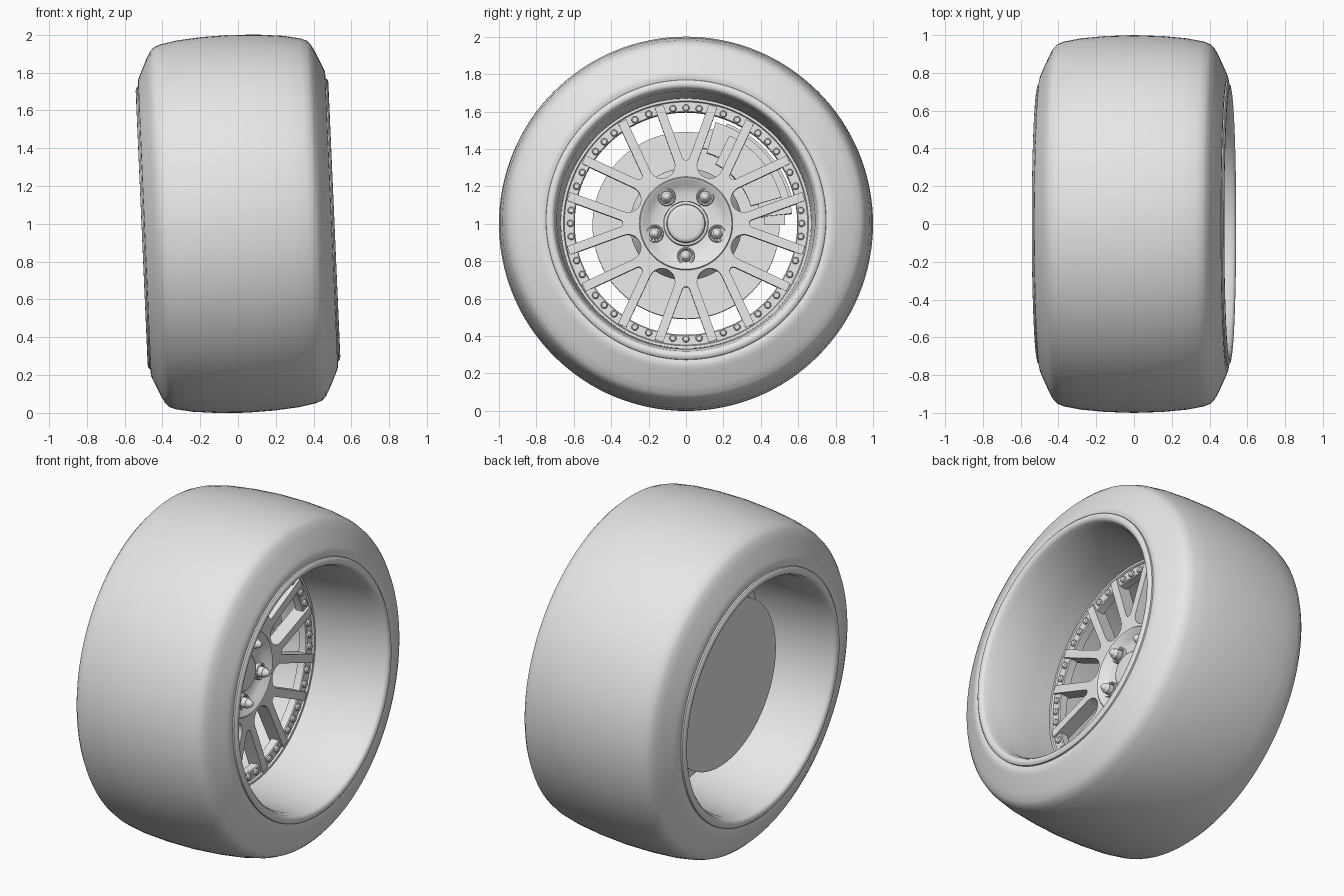
import bpy, bmesh
from math import sin, cos, radians, pi
from mathutils import Matrix, Vector

if "Cube" in bpy.data.objects:
    bpy.data.objects.remove(bpy.data.objects["Cube"])

grey = bpy.data.materials.new("plain_grey")
grey.use_nodes = True
COLOUR = (0.8, 0.8, 0.8, 1)
grey.diffuse_color = COLOUR
grey.node_tree.nodes["Principled BSDF"].inputs["Base Color"].default_value = COLOUR

# Axle runs along x; the whole wheel leans inwards at the top
LEAN = Matrix.Translation((0, 0, 1)) @ Matrix.Rotation(radians(-2.5), 4, 'Y')


def polar(r, deg):
    return r * cos(radians(deg)), r * sin(radians(deg))


def finish(name, bm):
    bmesh.ops.recalc_face_normals(bm, faces=bm.faces)
    bm.transform(LEAN)
    mesh = bpy.data.meshes.new(name)
    bm.to_mesh(mesh)
    bm.free()
    mesh.materials.append(grey)
    obj = bpy.data.objects.new(name, mesh)
    bpy.context.collection.objects.link(obj)
    bpy.ops.object.select_all(action='DESELECT')
    obj.select_set(True)
    bpy.context.view_layer.objects.active = obj
    bpy.ops.object.shade_smooth_by_angle(angle=radians(35))


def lathe(name, profile, segs, places=((0, 0),), closed=True):
    """Turn an (x, radius) profile about the axle, once per (y, z) place."""
    bm = bmesh.new()
    for y, z in places:
        rings = []
        for i in range(segs):
            c, s = polar(1, 360 * i / segs)
            rings.append([bm.verts.new((x, y + r * c, z + r * s)) for x, r in profile])
        for i in range(segs):
            a, b = rings[i], rings[(i + 1) % segs]
            for j in range(len(profile) if closed else len(profile) - 1):
                k = (j + 1) % len(profile)
                bm.faces.new((a[j], a[k], b[k], b[j]))
    bmesh.ops.remove_doubles(bm, verts=bm.verts, dist=0.0002)
    finish(name, bm)


def prism(name, loops, x0, x1):
    """Extrude (y, z) outlines, later ones being holes, from x0 to x1."""
    bm = bmesh.new()
    edges = []
    for loop in loops:
        vs = [bm.verts.new((x0, y, z)) for y, z in loop]
        edges += [bm.edges.new((vs[i - 1], vs[i])) for i in range(len(vs))]
    bmesh.ops.triangle_fill(bm, edges=edges, use_beauty=True)
    out = bmesh.ops.extrude_face_region(bm, geom=bm.faces[:])
    moved = [g for g in out["geom"] if isinstance(g, bmesh.types.BMVert)]
    bmesh.ops.translate(bm, verts=moved, vec=(x1 - x0, 0, 0))
    finish(name, bm)


def mirrored(half):
    return half + [(-x, r) for x, r in reversed(half)]


# Tyre: crowned tread, round shoulders, sloping sidewalls
tyre_half = [(0.0, 1.0), (0.15, 0.995), (0.28, 0.983), (0.37, 0.966), (0.405, 0.952),
             (0.425, 0.932), (0.445, 0.895), (0.468, 0.845), (0.486, 0.805),
             (0.494, 0.785), (0.496, 0.765), (0.49, 0.745), (0.44, 0.71)]
lathe("tyre", mirrored([(-x, r) for x, r in reversed(tyre_half)][:-1] + [(0, 1.0)])[:len(tyre_half)]
      + tyre_half[1:], 128)

# Rim barrel with rolled lips on both edges
rim_half = [(0.46, 0.735), (0.485, 0.75), (0.5, 0.748), (0.508, 0.738), (0.51, 0.725),
            (0.506, 0.712), (0.495, 0.703), (0.48, 0.7), (0.46, 0.69), (0.2, 0.675), (0.07, 0.668)]
lathe("rim_barrel", mirrored(rim_half), 128)

# Flange that carries the spokes, with its ring of bolts
lathe("spoke_flange", [(0.035, 0.595), (0.04, 0.6), (0.04, 0.65), (0.05, 0.655), (0.05, 0.675),
                       (-0.01, 0.675), (-0.01, 0.595)], 96)
bolt_spots = [polar(0.618, 45 * k + a) for k in range(8) for a in (-18.8, -6.5, 0, 6.5, 18.8)]
lathe("flange_bolts", [(0.03, 0.019), (0.05, 0.019), (0.056, 0.013), (0.056, 0)], 12, bolt_spots, False)

# Spokes: eight V pairs, rounded windows inside and between them
W, SPREAD = 0.024, 13
foot = Vector((0.23, 0))
tip = Vector(polar(0.645, SPREAD))
along = (tip - foot).normalized()
side = Vector((-along.y, along.x)) * W
lean = math_angle = Vector((1, 0)).angle(along) * 180 / pi


def arc(cx, r, a0, a1, turn, n=10):
    pts = []
    for i in range(n + 1):
        u, v = polar(r, a0 + (a1 - a0) * i / n)
        pts.append((Matrix.Rotation(radians(turn), 2) @ Vector((cx + u, v))).to_tuple())
    return pts


outline = []
for k in range(8):
    turn = Matrix.Rotation(radians(45 * k), 2)
    inner, outer = tip - side, tip + side
    inner = inner.to_tuple()
    outer = outer.to_tuple()
    fillet = 0.02
    centre = foot.x + (W + fillet) / sin(radians(lean))
    outline += [(turn @ Vector((u, -v))).to_tuple() for u, v in (outer, inner)]
    outline += arc(centre, fillet, 270 - lean, 90 + lean, 45 * k)
    outline += [(turn @ Vector(p)).to_tuple() for p in (inner, outer)]
    outline += arc(0.335, 0.069, 270, 90, 45 * k + 22.5)
hole = [polar(0.235, 360 * i / 64) for i in range(64)]
prism("spokes", [outline, hole], -0.03, 0.055)

# Hub: dished face, flared mounting skirt behind
lathe("hub_face", [(0.055, 0.25), (0.06, 0.245), (0.055, 0.232), (0.03, 0.205), (0.015, 0.17),
                   (0.012, 0.12), (-0.04, 0.12), (-0.06, 0.3), (-0.04, 0.295), (0.0, 0.262)], 64)
lathe("hub_cap", [(-0.03, 0.118), (0.03, 0.118), (0.034, 0.112), (0.034, 0.104), (0.05, 0.1),
                  (0.058, 0.09), (0.06, 0.08), (0.06, 0)], 48, closed=False)

# Five wheel nuts in collars
nut_spots = [polar(0.175, 270 + 72 * k) for k in range(5)]
lathe("nut_collars", [(0.0, 0.047), (0.034, 0.047), (0.038, 0.043), (0.034, 0.036), (0.01, 0.034)],
      24, nut_spots)
lathe("wheel_nuts", [(0.0, 0.03), (0.06, 0.03), (0.064, 0.026), (0.068, 0.022), (0.082, 0.019),
                     (0.09, 0.011), (0.092, 0)], 20, nut_spots, False)

# Brake disc with its central bell
lathe("brake_disc", [(-0.25, 0), (-0.25, 0.5), (-0.19, 0.5), (-0.19, 0.0)], 96, closed=False)
lathe("disc_bell", [(-0.2, 0.23), (-0.05, 0.21), (-0.05, 0.1), (-0.2, 0.1)], 64)


# Brake caliper: stepped body wrapped around the upper rear of the disc
def sector(r0, r1, a0, a1, n=14):
    angles = [a0 + (a1 - a0) * i / n for i in range(n + 1)]
    return [polar(r1, a) for a in angles] + [polar(r0, a) for a in reversed(angles)]


prism("caliper_body", [sector(0.4, 0.57, 6, 74)], -0.18, -0.1)
prism("caliper_bridge", [sector(0.51, 0.585, 12, 68)], -0.24, -0.12)
prism("caliper_pad_cover", [sector(0.36, 0.53, 16, 64)], -0.17, -0.08)
for label, a in (("lower", 5), ("upper", 75)):
    prism("caliper_end_" + label, [sector(0.42, 0.53, a - 5, a + 5, 4)], -0.17, -0.12)
